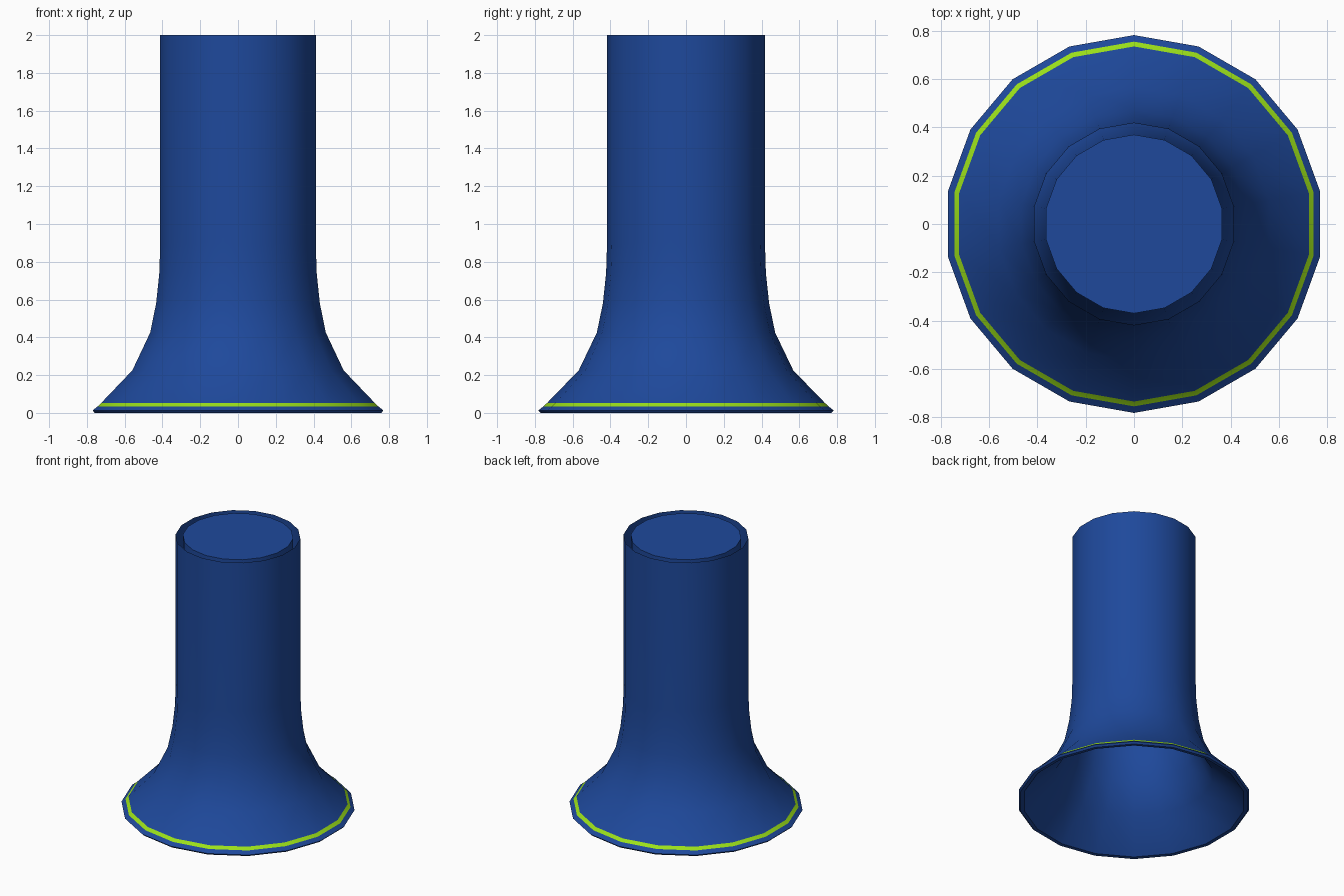
import bpy, bmesh
from math import sin, cos, pi, radians

if "Cube" in bpy.data.objects:
    bpy.data.objects.remove(bpy.data.objects["Cube"])

SIDES = 18


def material(name, color):
    m = bpy.data.materials.new(name)
    m.diffuse_color = color
    m.use_nodes = True
    m.node_tree.nodes["Principled BSDF"].inputs["Base Color"].default_value = m.diffuse_color
    return m


blue = material("blue", (0.013, 0.066, 0.33, 1))
green = material("lime", (0.33, 0.75, 0.01, 1))


def lathe(name, profile, mats, band=None, cap_end=False):
    """Revolve (radius, z) points around z; 'band' is the segment given mats[1]."""
    bm = bmesh.new()
    angles = [pi / 2 + 2 * pi * i / SIDES for i in range(SIDES)]
    rings = [[bm.verts.new((r * cos(a), r * sin(a), z)) for a in angles]
             for r, z in profile]
    for k in range(len(rings) - 1):
        lo, hi = rings[k], rings[k + 1]
        for i in range(SIDES):
            j = (i + 1) % SIDES
            f = bm.faces.new((lo[i], lo[j], hi[j], hi[i]))
            f.material_index = 1 if k == band else 0
    if cap_end:
        bm.faces.new(rings[-1])
    me = bpy.data.meshes.new(name)
    bm.to_mesh(me)
    bm.free()
    for m in mats:
        me.materials.append(m)
    ob = bpy.data.objects.new(name, me)
    bpy.context.collection.objects.link(ob)
    bpy.ops.object.select_all(action='DESELECT')
    ob.select_set(True)
    bpy.context.view_layer.objects.active = ob
    bpy.ops.object.shade_smooth_by_angle(angle=radians(35))
    return ob


# Outer flared tube with a thin hem and a lime stripe just above it
lathe("outer_tube",
      [(0.745, 0.002), (0.770, 0.0), (0.782, 0.013), (0.755, 0.034), (0.735, 0.053),
       (0.568, 0.225), (0.472, 0.425), (0.440, 0.58), (0.423, 0.74),
       (0.418, 0.9), (0.418, 2.0)],
      [blue, green], band=3)

# Inner lining that meets the hem, leaves a narrow gap, and is closed by the top disc
lathe("inner_lining",
      [(0.745, 0.002), (0.53, 0.20), (0.43, 0.40), (0.395, 0.565),
       (0.378, 0.73), (0.37, 0.9), (0.37, 2.0)],
      [blue], cap_end=True)
